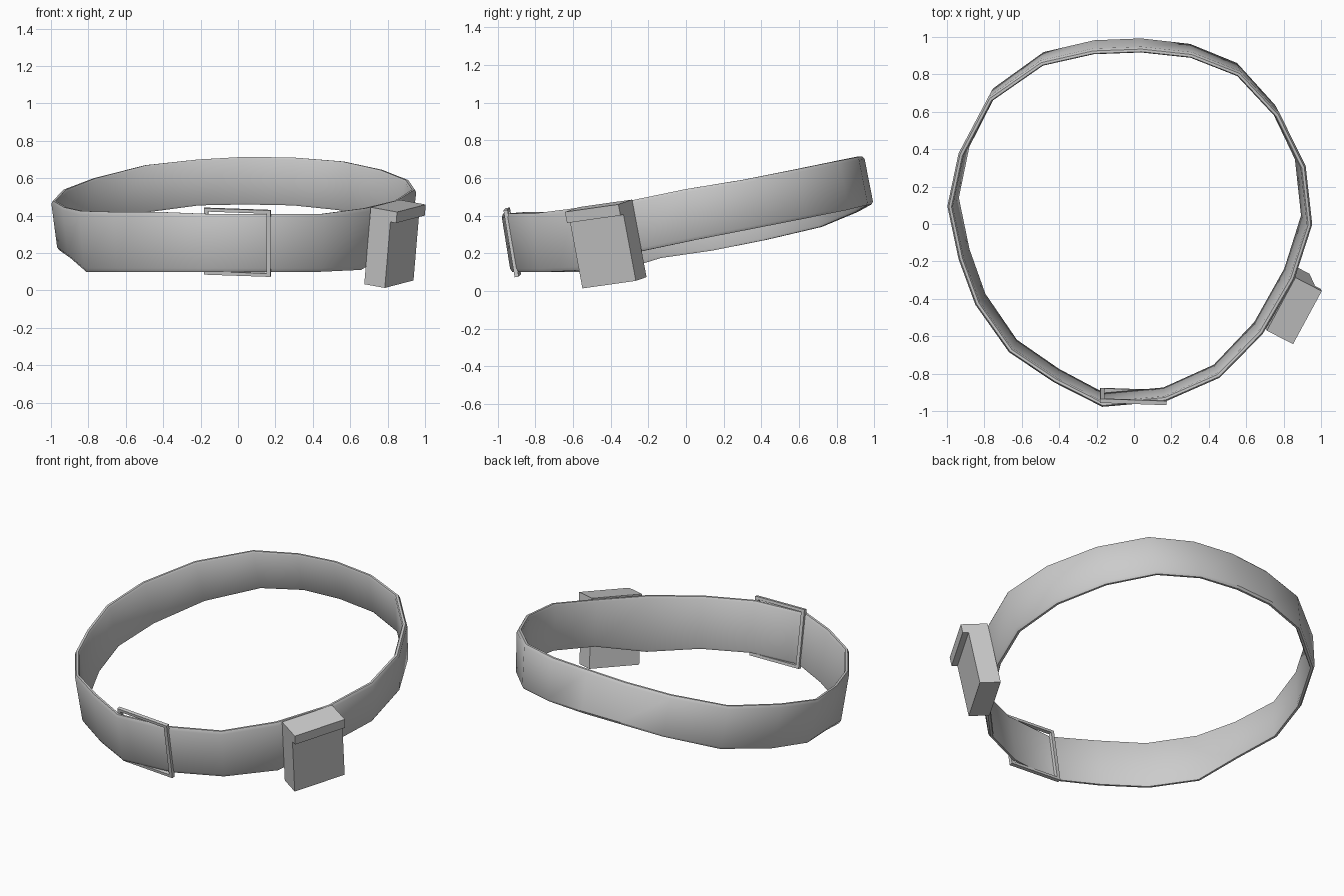
import bpy
from mathutils import Vector

if "Cube" in bpy.data.objects:
    bpy.data.objects.remove(bpy.data.objects["Cube"])


def make_object(name, verts, faces, smooth=None):
    mesh = bpy.data.meshes.new(name)
    mesh.from_pydata([tuple(v) for v in verts], [], faces)
    obj = bpy.data.objects.new(name, mesh)
    bpy.context.collection.objects.link(obj)
    bpy.ops.object.select_all(action='DESELECT')
    obj.select_set(True)
    bpy.context.view_layer.objects.active = obj
    bpy.ops.object.mode_set(mode='EDIT')
    bpy.ops.mesh.select_all(action='SELECT')
    bpy.ops.mesh.normals_make_consistent(inside=False)
    bpy.ops.object.mode_set(mode='OBJECT')
    if smooth:
        bpy.ops.object.shade_smooth_by_angle(angle=smooth)
    return obj


def box(name, origin, axes, ranges):
    """Box spanning three (low, high) ranges along three axes."""
    verts = [origin + axes[0] * a + axes[1] * b + axes[2] * c
             for a in ranges[0] for b in ranges[1] for c in ranges[2]]
    faces = [(0, 1, 3, 2), (4, 6, 7, 5), (0, 4, 5, 1),
             (2, 3, 7, 6), (0, 2, 6, 4), (1, 5, 7, 3)]
    return make_object(name, verts, faces)


# Belt strap: outline x, y with bottom and top heights
path = [(-.17, -.98, .10, .41), (.17, -.95, .10, .41), (.46, -.82, .10, .41),
        (.69, -.58, .11, .44), (.86, -.28, .21, .48), (.955, .02, .27, .54),
        (.92, .34, .33, .59), (.78, .63, .385, .645), (.57, .86, .43, .69),
        (.31, .965, .455, .71), (.04, .995, .46, .715), (-.22, .985, .455, .70),
        (-.50, .92, .42, .67), (-.78, .72, .34, .60), (-.94, .41, .27, .54),
        (-1.0, .12, .215, .48), (-.94, -.17, .175, .445), (-.85, -.42, .10, .425),
        (-.67, -.68, .10, .42), (-.43, -.845, .10, .42)]
# Cross-section: depth inwards, fraction of height (chamfered rims)
section = [(.010, 0), (0, .06), (0, .94), (.010, 1),
           (.024, 1), (.03, .96), (.03, .04), (.024, 0)]
n, m = len(path), len(section)
verts = []
for i, (x, y, zb, zt) in enumerate(path):
    a, b = path[i - 1], path[(i + 1) % n]
    inward = Vector((a[1] - b[1], b[0] - a[0], 0)).normalized()
    top = Vector((x, y - .05 * (y + 1) / 2, zt))
    bottom = Vector((top.x * .965, top.y + .05, zb))
    verts += [bottom.lerp(top, h) + inward * d for d, h in section]
faces = [(i * m + j, i * m + (j + 1) % m,
          (i + 1) % n * m + (j + 1) % m, (i + 1) % n * m + j)
         for i in range(n) for j in range(m)]
make_object("belt_strap", verts, faces, .6)

# Buckle: tilted rectangular frame the strap passes through
bx = Vector((.347, -.012, -.012)).normalized()
bz = Vector((0, -.06, .36)).normalized()
bn = bx.cross(bz).normalized()
centre = Vector((-.003, -.922, .258))
rings = [(w, h, d) for w, h, d in ((.178, .18, -.011), (.178, .18, .011),
                                   (.156, .162, .011), (.156, .162, -.011))]
verts = [centre + bx * w * sx + bz * h * sz + bn * d
         for w, h, d in rings
         for sx, sz in ((-1, -1), (1, -1), (1, 1), (-1, 1))]
faces = [(r * 4 + k, r * 4 + (k + 1) % 4,
          (r + 1) % 4 * 4 + (k + 1) % 4, (r + 1) % 4 * 4 + k)
         for r in range(4) for k in range(4)]
make_object("buckle_frame", verts, faces)

# Pouch: leaning body with an overhanging lid
along = Vector((.46, .85, .12)).normalized()
up = Vector((.09, -.17, .98))
up = (up - along * up.dot(along)).normalized()
out = along.cross(up)
corner = Vector((.71, -.57, .445))
axes = (along, out, up)
box("pouch_body", corner, axes, ((0, .325), (0, .125), (-.42, -.06)))
box("pouch_lid", corner, axes, ((0, .325), (0, .16), (-.06, 0)))
